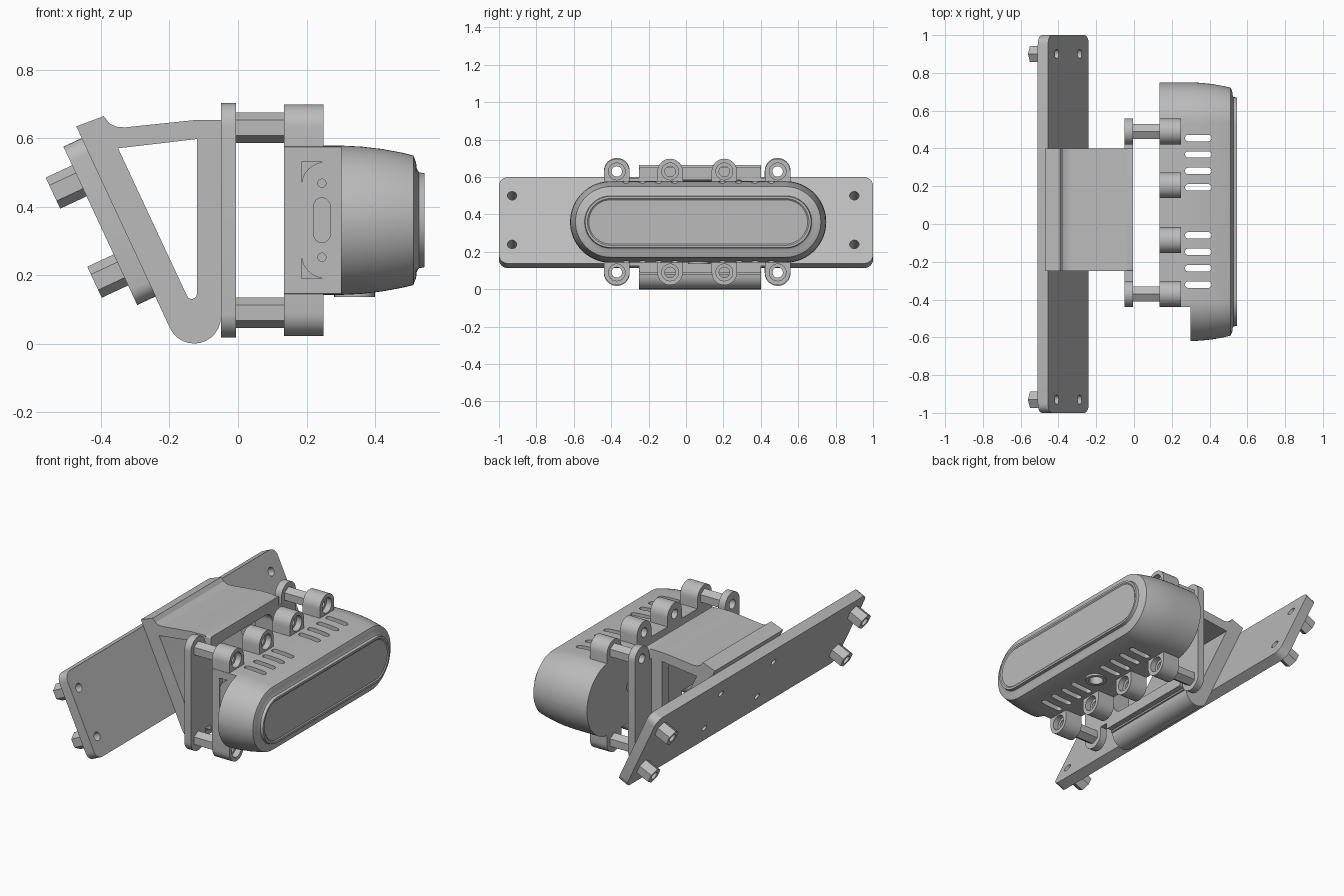
import bpy, bmesh
from math import sin, cos, pi, radians
from mathutils import Matrix, Vector

cube = bpy.data.objects.get("Cube")
if cube:
    bpy.data.objects.remove(cube)

grey = bpy.data.materials.new("plain_grey")
grey.use_nodes = True
COLOUR = (0.5, 0.5, 0.5, 1)
grey.diffuse_color = COLOUR
grey.node_tree.nodes["Principled BSDF"].inputs["Base Color"].default_value = COLOUR


def frame(origin, u, v, w):
    m = Matrix((u, v, w)).transposed().to_4x4()
    m.translation = Vector(origin)
    return m


X, Y, Z = (1, 0, 0), (0, 1, 0), (0, 0, 1)
ALONG_X = frame((0, 0, 0), Y, Z, X)   # outline in y, z
ALONG_Y = frame((0, 0, 0), X, Z, Y)   # outline in x, z
ALONG_Z = frame((0, 0, 0), X, Y, Z)   # outline in x, y
TILT = radians(25)
PLATE = frame((-0.3475, 0, 0.369), Y, (-sin(TILT), 0, cos(TILT)), (cos(TILT), 0, sin(TILT)))


def arc(cx, cy, r, a0, a1, n=12):
    steps = [radians(a0 + (a1 - a0) * i / n) for i in range(n + 1)]
    return [(cx + r * cos(a), cy + r * sin(a)) for a in steps]


def circle(cx, cy, r, n=24, start=0):
    return arc(cx, cy, r, start, start + 360, n)[:-1]


def rounded(cx, cy, hw, hh, r, n=6):
    pts = []
    for k, (sx, sy) in enumerate([(1, 1), (-1, 1), (-1, -1), (1, -1)]):
        pts += arc(cx + sx * (hw - r), cy + sy * (hh - r), r, 90 * k, 90 * k + 90, n)
    return pts


def loft(name, rings, m):
    """Skin a list of (outline, depth) rings and cap both ends."""
    bm = bmesh.new()
    loops = [[bm.verts.new(m @ Vector((u, v, d))) for u, v in pts] for pts, d in rings]
    for a, b in zip(loops, loops[1:]):
        for i in range(len(a)):
            j = (i + 1) % len(a)
            bm.faces.new((a[i], a[j], b[j], b[i]))
    bm.faces.new(loops[0])
    bm.faces.new(loops[-1])
    bmesh.ops.remove_doubles(bm, verts=bm.verts, dist=1e-5)
    bmesh.ops.recalc_face_normals(bm, faces=bm.faces)
    mesh = bpy.data.meshes.new(name)
    bm.to_mesh(mesh)
    bm.free()
    mesh.materials.append(grey)
    obj = bpy.data.objects.new(name, mesh)
    bpy.context.collection.objects.link(obj)
    return obj


def prism(name, pts, d0, d1, m):
    return loft(name, [(pts, d0), (pts, d1)], m)


def combine(obj, tools, operation="DIFFERENCE"):
    """Apply booleans and drop the helper objects."""
    for tool in tools:
        mod = obj.modifiers.new("bool", "BOOLEAN")
        mod.operation, mod.object, mod.solver = operation, tool, "EXACT"
    deps = bpy.context.evaluated_depsgraph_get()
    mesh = bpy.data.meshes.new_from_object(obj.evaluated_get(deps))
    obj.modifiers.clear()
    obj.data = mesh
    for tool in tools:
        bpy.data.objects.remove(tool)


def cut(pts, d0, d1, m):
    tool = prism("cutter", pts, d0, d1, m)
    tool.hide_render = True
    return tool


MID_Y, MID_Z = 0.065, 0.36
POST_Y = (-0.37, 0.49)
EAR_Y = (-0.37, -0.085, 0.205, 0.49)
POST_Z = (0.09, 0.63)

# Tilted mounting plate with end holes and centre holes
plate = prism("mounting_plate", rounded(0, 0, 1, 0.255, 0.05), -0.06, 0, PLATE)
corner_spots = [(y, s) for y in (-0.93, 0.9) for s in (-0.142, 0.145)]
centre_spots = [(0.07 + dy, s) for dy in (-0.25, 0.25) for s in (-0.13, 0.13)]
combine(plate, [cut(circle(y, s, 0.025), -0.1, 0.1, PLATE) for y, s in corner_spots]
        + [cut(circle(y, s, 0.02), -0.1, -0.01, PLATE) for y, s in centre_spots])

# Hex nuts behind the plate
for y, s in corner_spots:
    nut = prism("hex_nut", circle(y, s, 0.05, 6, 30), -0.145, -0.055, PLATE)
    combine(nut, [cut(circle(y, s, 0.025), -0.2, 0, PLATE)])

# Triangular bracket
outline = [(-0.472, 0.634), (-0.392, 0.664), (-0.375, 0.642), (-0.355, 0.633), (-0.33, 0.631),
           (-0.13, 0.652), (-0.04, 0.652)]
outline += [(-0.04, 0.078)] + arc(-0.128, 0.078, 0.078, 0, -155)
opening = [(-0.35, 0.57), (-0.12, 0.597)] + arc(-0.135, 0.145, 0.015, 0, -155, 6)
window = rounded(MID_Y + 0.01, 0.37, 0.26, 0.215, 0.06)
bracket = prism("bracket", outline, -0.25, 0.4, ALONG_Y)
combine(bracket, [cut(opening, -0.5, 0.6, ALONG_Y), cut(window, -0.13, 0.1, ALONG_X)])

# Flange with four eyelets
flange = prism("flange", rounded(MID_Y, MID_Z, 0.4, 0.235, 0.01), -0.05, -0.006, ALONG_X)
bars = [prism("bar", rounded(y, MID_Z, 0.069, 0.342, 0.0685, 10), -0.05, -0.006, ALONG_X) for y in POST_Y]
bars.append(prism("bar", rounded(0.075, 0.37, 0.325, 0.282, 0.01), -0.05, -0.006, ALONG_X))
combine(flange, bars, "UNION")
combine(flange, [cut(circle(y, z, 0.028), -0.1, 0.1, ALONG_X) for y in POST_Y for z in POST_Z]
        + [cut(window, -0.1, 0.1, ALONG_X)])

# Hex standoffs
for y in POST_Y:
    for z in POST_Z:
        post = prism("hex_standoff", circle(y, z, 0.045, 6, 30), -0.006, 0.135, ALONG_X)
        combine(post, [cut(circle(y, z, 0.028), -0.1, 0.2, ALONG_X)])

# Housing: pill-shaped shell tapering to the front rim
profile = [(0.135, 0.218), (0.3, 0.218), (0.36, 0.215), (0.42, 0.208), (0.48, 0.197), (0.512, 0.189),
           (0.52, 0.168), (0.522, 0.15), (0.528, 0.14), (0.545, 0.137), (0.545, 0.125), (0.54, 0.118)]
housing = loft("housing", [(rounded(MID_Y, MID_Z, 0.467 + r, r, r - 0.0001, 16), x) for x, r in profile],
               ALONG_X)
tools = [cut(rounded(-0.64, MID_Z, 0.2, 0.4, 0.001), 0, 0.3, ALONG_X)]
for k in range(4):
    for y in (0.455 - 0.087 * k, -0.06 - 0.087 * k):
        tools.append(cut(rounded(0.34, y, 0.07, 0.017, 0.0165), -1, 1, ALONG_Z))
tools.append(cut(rounded(0.2425, MID_Z, 0.0575, 0.17, 0.001), -0.5, -0.41, ALONG_Y))
tools += [cut(circle(y, MID_Z, 0.04), 0, 0.16, ALONG_X) for y in (-0.2, 0.33)]
tools.append(cut(circle(0.34, 0.07, 0.04), 0, 0.2, ALONG_Z))
combine(housing, tools)

# Side connector panel with a slot and two screw holes
panel_shape = [(0.3, 0.19), (0.3, 0.53)] + arc(0.255, 0.46, 0.07, 90, 180) + arc(0.255, 0.26, 0.07, 180, 270)
panel = prism("connector_panel", panel_shape, -0.436, -0.405, ALONG_Y)
combine(panel, [cut(rounded(0.245, MID_Z, 0.024, 0.065, 0.0235), -0.5, -0.42, ALONG_Y)]
        + [cut(circle(0.245, MID_Z + dz, 0.012), -0.5, -0.42, ALONG_Y) for dz in (-0.108, 0.108)])

# Ring socket under the housing
ring = prism("bottom_ring", circle(0.34, 0.07, 0.06), 0.136, 0.16, ALONG_Z)
combine(ring, [cut(circle(0.34, 0.07, 0.04), 0, 0.3, ALONG_Z)])

# Screw ears above and below the housing
for y in EAR_Y:
    for z, sign in zip(POST_Z, (-1, 1)):
        base = z - sign * 0.07
        shape = arc(y, z, 0.068, 0, 180 * sign, 16) + [(y - 0.068, base), (y + 0.068, base)]
        ear = prism("screw_ear", shape, 0.135, 0.25, ALONG_X)
        combine(ear, [cut(circle(y, z, 0.028), 0, 0.4, ALONG_X), cut(circle(y, z, 0.045), 0.215, 0.4, ALONG_X)])

# Smooth curved walls while keeping crisp edges
for obj in bpy.context.collection.objects:
    if obj.type == "MESH" and grey.name in obj.data.materials:
        obj.data.shade_smooth()
        obj.data.set_sharp_from_angle(angle=radians(28))
